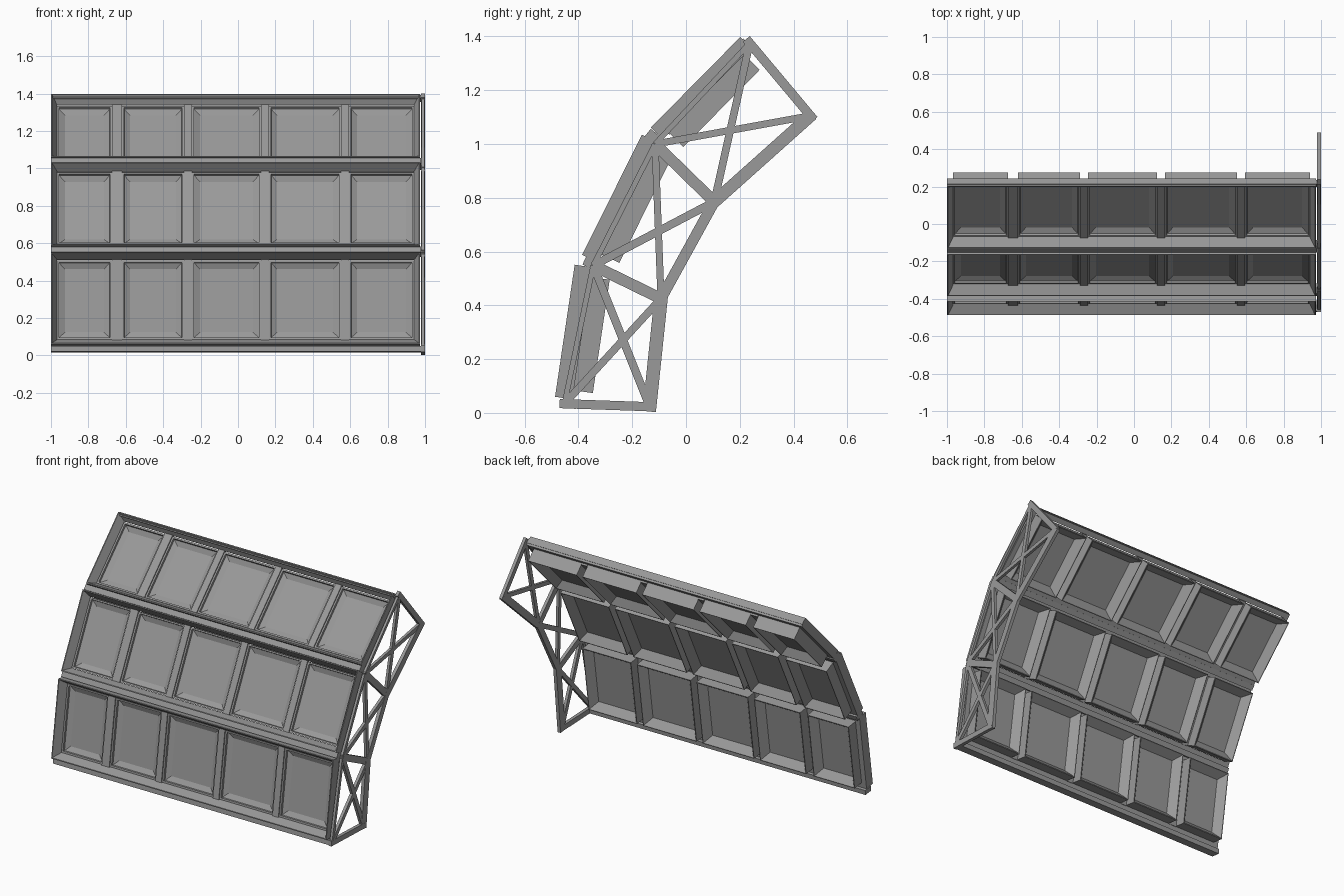
import bpy, bmesh
from mathutils import Vector

if "Cube" in bpy.data.objects:
    bpy.data.objects.remove(bpy.data.objects["Cube"])

dark = bpy.data.materials.new("dark_grey")
dark.diffuse_color = (.32, .32, .32, 1)
dark.use_nodes = True
dark.node_tree.nodes["Principled BSDF"].inputs["Base Color"].default_value = dark.diffuse_color


def make_object(name, bm):
    bmesh.ops.recalc_face_normals(bm, faces=bm.faces[:])
    me = bpy.data.meshes.new(name)
    bm.to_mesh(me)
    bm.free()
    me.materials.append(dark)
    ob = bpy.data.objects.new(name, me)
    bpy.context.collection.objects.link(ob)
    return ob


class Plane:
    """Tilted panel frame: x across, a along the slope, d depth inward."""
    def __init__(self, start, end):
        self.o = Vector((0, *start))
        v = Vector((0, end[0] - start[0], end[1] - start[1]))
        self.length = v.length
        self.u = v.normalized()
        self.n = Vector((0, self.u.z, -self.u.y))

    def at(self, x, a, d):
        return self.o + Vector((x, 0, 0)) + self.u * a + self.n * d


def add_ring(bm, pl, rect, profile):
    """Closed rectangular frame; profile is a list of (inset, depth)."""
    x0, x1, a0, a1 = rect
    loops = []
    for i, d in profile:
        pts = [(x0 + i, a0 + i), (x1 - i, a0 + i), (x1 - i, a1 - i), (x0 + i, a1 - i)]
        loops.append([bm.verts.new(pl.at(x, a, d)) for x, a in pts])
    for k, l in enumerate(loops):
        m = loops[(k + 1) % len(loops)]
        for j in range(4):
            bm.faces.new((l[j], l[(j + 1) % 4], m[(j + 1) % 4], m[j]))


def add_box(bm, pl, rect, d0, d1):
    x0, x1, a0, a1 = rect
    lo, hi = [[bm.verts.new(pl.at(x, a, d)) for x, a in
               ((x0, a0), (x1, a0), (x1, a1), (x0, a1))] for d in (d0, d1)]
    bm.faces.new(lo)
    bm.faces.new(hi)
    for j in range(4):
        bm.faces.new((lo[j], lo[(j + 1) % 4], hi[(j + 1) % 4], hi[j]))


# Three tilted panels: lower front edge, upper front edge in (y, z), rim depth
panels = {
    "lower": ((-.487, .06), (-.414, .551), .065),
    "middle": ((-.386, .588), (-.164, 1.035), .063),
    "upper": ((-.131, 1.061), (.202, 1.398), .057),
}
windows = [(-.968, -.674), (-.62, -.289), (-.246, .123), (.166, .551), (.594, .941)]
X0, X1, INSET = -1.0, .974, .034

for name, (start, end, rim) in panels.items():
    pl = Plane(start, end)
    L = pl.length
    # outer rim with sloped inner walls, plus bars between the windows
    bm = bmesh.new()
    add_ring(bm, pl, (X0, X1, 0, L),
             [(0, rim), (0, 0), (.006, 0), (INSET - .002, .05), (INSET - .002, rim)])
    for (_, a), (b, _) in zip(windows, windows[1:]):
        add_box(bm, pl, (a, b, INSET - .004, L - INSET + .004), .048, .068)
    make_object(name + "_panel_frame", bm)
    # deep window surrounds: stepped and bevelled in front, flared at the back
    bm = bmesh.new()
    glass = bmesh.new()
    for x0, x1 in windows:
        rect = (x0, x1, INSET, L - INSET - .002)
        add_ring(bm, pl, rect, [(0, .055), (.01, .056), (.012, .068), (.043, .083),
                                (.043, .089), (.004, .137), (0, .137)])
        g = .043
        add_box(glass, pl, (x0 + g, x1 - g, rect[2] + g, rect[3] - g), .083, .089)
    make_object(name + "_window_surrounds", bm)
    make_object(name + "_window_panes", glass)


def bar(bm, p, q, w, x0, x1, ext=0.0):
    """Flat strip from p to q in (y, z), extruded across x."""
    p, q = Vector(p), Vector(q)
    t = (q - p).normalized()
    s = Vector((-t.y, t.x)) * w / 2
    p, q = p - t * ext, q + t * ext
    a, b = [[bm.verts.new((x, c.x, c.y)) for c in (p + s, q + s, q - s, p - s)]
            for x in (x0, x1)]
    bm.faces.new(a)
    bm.faces.new(b)
    for j in range(4):
        bm.faces.new((a[j], a[(j + 1) % 4], b[(j + 1) % 4], b[j]))


# Horizontal rails between the panels
rails = {
    "bottom_rail": ((-.468, .036), (-.41, .03), .03),
    "lower_joint_rail": ((-.378, .567), (-.325, .542), .034),
    "upper_joint_rail": ((-.142, 1.043), (-.095, 1.005), .034),
    "top_rail": ((.205, 1.385), (.228, 1.362), .022),
}
for name, (p, q, w) in rails.items():
    bm = bmesh.new()
    bar(bm, p, q, w, X0, .978)
    make_object(name, bm)

# Flat lattice truss on the right end
N = dict(A=(-.452, .034), B=(-.135, .023), C=(-.345, .548), D=(-.093, .425),
         E=(-.115, 1.0), F=(.105, .785), G=(.237, 1.375), H=(.463, 1.105))
members = [("AB", .034, .018), ("BD", .05, .018), ("DF", .04, .015), ("FH", .046, .008),
           ("GH", .034, .02), ("CD", .042, 0), ("EF", .042, 0),
           ("AD", .028, 0), ("BC", .03, 0), ("CF", .03, 0), ("DE", .026, 0),
           ("EH", .026, 0), ("FG", .028, 0),
           ("AC", .02, 0), ("CE", .02, 0), ("EG", .02, 0)]
bm = bmesh.new()
for k, (ends, w, ext) in enumerate(members):
    off = k * .0002
    bar(bm, N[ends[0]], N[ends[1]], w, .978 + off, 1.0 - off, ext)
make_object("end_truss", bm)
